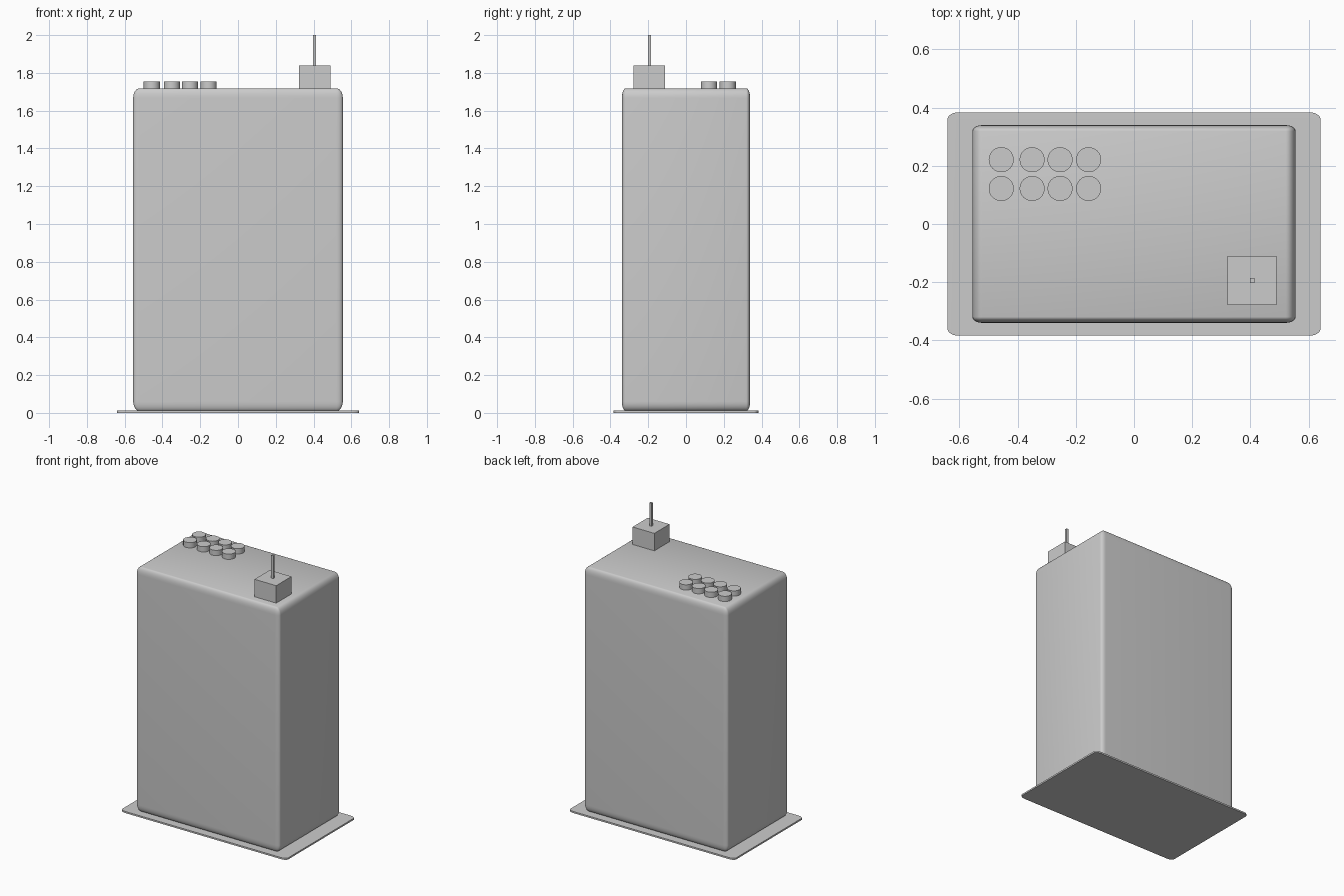
import bpy, bmesh, math
from mathutils import Matrix

if "Cube" in bpy.data.objects:
    bpy.data.objects.remove(bpy.data.objects["Cube"])


def finish(bm, name, smooth):
    mesh = bpy.data.meshes.new(name)
    bm.to_mesh(mesh)
    bm.free()
    obj = bpy.data.objects.new(name, mesh)
    bpy.context.collection.objects.link(obj)
    if smooth:
        bpy.ops.object.select_all(action='DESELECT')
        obj.select_set(True)
        bpy.context.view_layer.objects.active = obj
        bpy.ops.object.shade_smooth_by_angle(angle=math.radians(40))
    return obj


def box(name, x, y, z0, z1, sx, sy, bevel=0.0):
    # The unit cube is rounded first, so the rounding stretches with its size
    bm = bmesh.new()
    bmesh.ops.create_cube(bm, size=1)
    if bevel:
        bmesh.ops.bevel(bm, geom=bm.edges[:], offset=bevel, segments=6,
                        profile=0.5, affect='EDGES')
    bmesh.ops.scale(bm, vec=(sx, sy, z1 - z0), verts=bm.verts)
    bmesh.ops.translate(bm, vec=(x, y, (z0 + z1) / 2), verts=bm.verts)
    return finish(bm, name, bevel > 0)


def knob(name, x, y, z0, z1, radius):
    bm = bmesh.new()
    bmesh.ops.create_cone(bm, cap_ends=True, segments=32, radius1=radius,
                          radius2=radius, depth=z1 - z0,
                          matrix=Matrix.Translation((x, y, (z0 + z1) / 2)))
    return finish(bm, name, True)


TOP = 1.718

# Thin base plate and tall cabinet
box("base_plate", 0, 0, 0.0, 0.012, 1.281, 0.767, 0.03)
box("cabinet", 0, 0, 0.01, TOP, 1.11, 0.679, 0.03)

# Two rows of four round knobs on the top
for row, y in enumerate((0.122, 0.221)):
    for col, x in enumerate((-0.456, -0.35, -0.254, -0.156)):
        knob(f"top_knob_{row}_{col}", x, y, TOP - 0.01, 1.755, 0.043)

# Antenna block and its thin rod
box("antenna_block", 0.406, -0.194, TOP - 0.01, 1.84, 0.168, 0.168)
box("antenna_rod", 0.406, -0.194, 1.83, 2.0, 0.016, 0.016)
